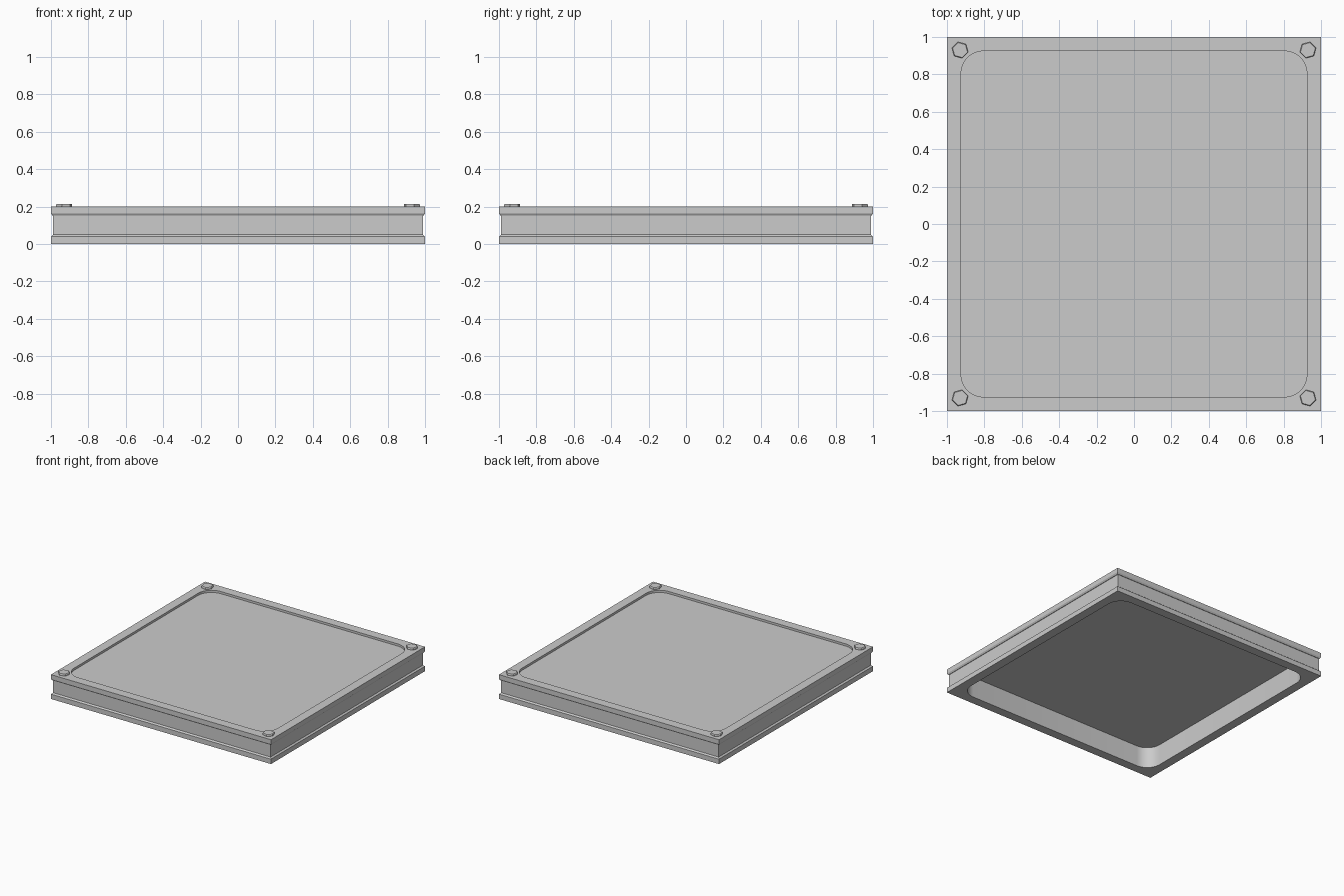
import bpy, bmesh, math

if "Cube" in bpy.data.objects:
    bpy.data.objects.remove(bpy.data.objects["Cube"])

def link(name, bm):
    bmesh.ops.recalc_face_normals(bm, faces=bm.faces)
    me = bpy.data.meshes.new(name)
    bm.to_mesh(me)
    bm.free()
    ob = bpy.data.objects.new(name, me)
    bpy.context.collection.objects.link(ob)
    return ob

def outline(half, radius=0.0, steps=8):
    """Square outline, with rounded corners when a radius is given."""
    if not radius:
        return [(half, half), (-half, half), (-half, -half), (half, -half)]
    pts, c = [], half - radius
    for q, (sx, sy) in enumerate([(1, 1), (-1, 1), (-1, -1), (1, -1)]):
        for i in range(steps + 1):
            a = math.pi / 2 * (q + i / steps)
            pts.append((sx * c + radius * math.cos(a), sy * c + radius * math.sin(a)))
    return pts

def stack(name, layers):
    """Closed solid from outlines stacked at given heights."""
    bm = bmesh.new()
    rings = [[bm.verts.new((x, y, z)) for x, y in pts] for z, pts in layers]
    for a, b in zip(rings, rings[1:]):
        for i in range(len(a)):
            j = (i + 1) % len(a)
            bm.faces.new((a[i], a[j], b[j], b[i]))
    bm.faces.new(rings[0][::-1])
    bm.faces.new(rings[-1])
    return link(name, bm)

def smooth(ob):
    bpy.ops.object.select_all(action='DESELECT')
    ob.select_set(True)
    bpy.context.view_layer.objects.active = ob
    bpy.ops.object.shade_smooth_by_angle(angle=math.radians(30))

# Square frame with a flange at top and bottom
profile = [(1.0, 0.0), (1.0, 0.04), (0.988, 0.05), (0.988, 0.152),
           (0.992, 0.152), (1.0, 0.164), (1.0, 0.2)]
frame = stack("frame", [(z, outline(h)) for h, z in profile])

# Rounded opening through the frame
cutter = stack("opening_cutter", [(z, outline(0.925, 0.12)) for z in (-0.1, 0.3)])
cutter.hide_render = True
mod = frame.modifiers.new("opening", 'BOOLEAN')
mod.object = cutter
mod.solver = 'EXACT'
bpy.context.view_layer.objects.active = frame
bpy.ops.object.modifier_apply(modifier="opening")
bpy.data.objects.remove(cutter)
smooth(frame)

# Thin panel set just below the rim
panel = stack("panel", [(z, outline(0.926, 0.121)) for z in (0.172, 0.182)])
smooth(panel)

# Hexagonal bolt heads, turned a quarter at each corner
def hexagon(r, cx, cy, turn):
    return [(cx + r * math.cos(turn + i * math.pi / 3),
             cy + r * math.sin(turn + i * math.pi / 3)) for i in range(6)]

for k in range(4):
    a = math.pi / 4 + k * math.pi / 2
    cx, cy = 0.93 * math.copysign(1, math.cos(a)), 0.93 * math.copysign(1, math.sin(a))
    turn = math.radians(15) + k * math.pi / 2
    stack(f"bolt_{k + 1}", [(z, hexagon(r, cx, cy, turn))
                            for z, r in ((0.195, 0.045), (0.21, 0.045), (0.215, 0.041))])
